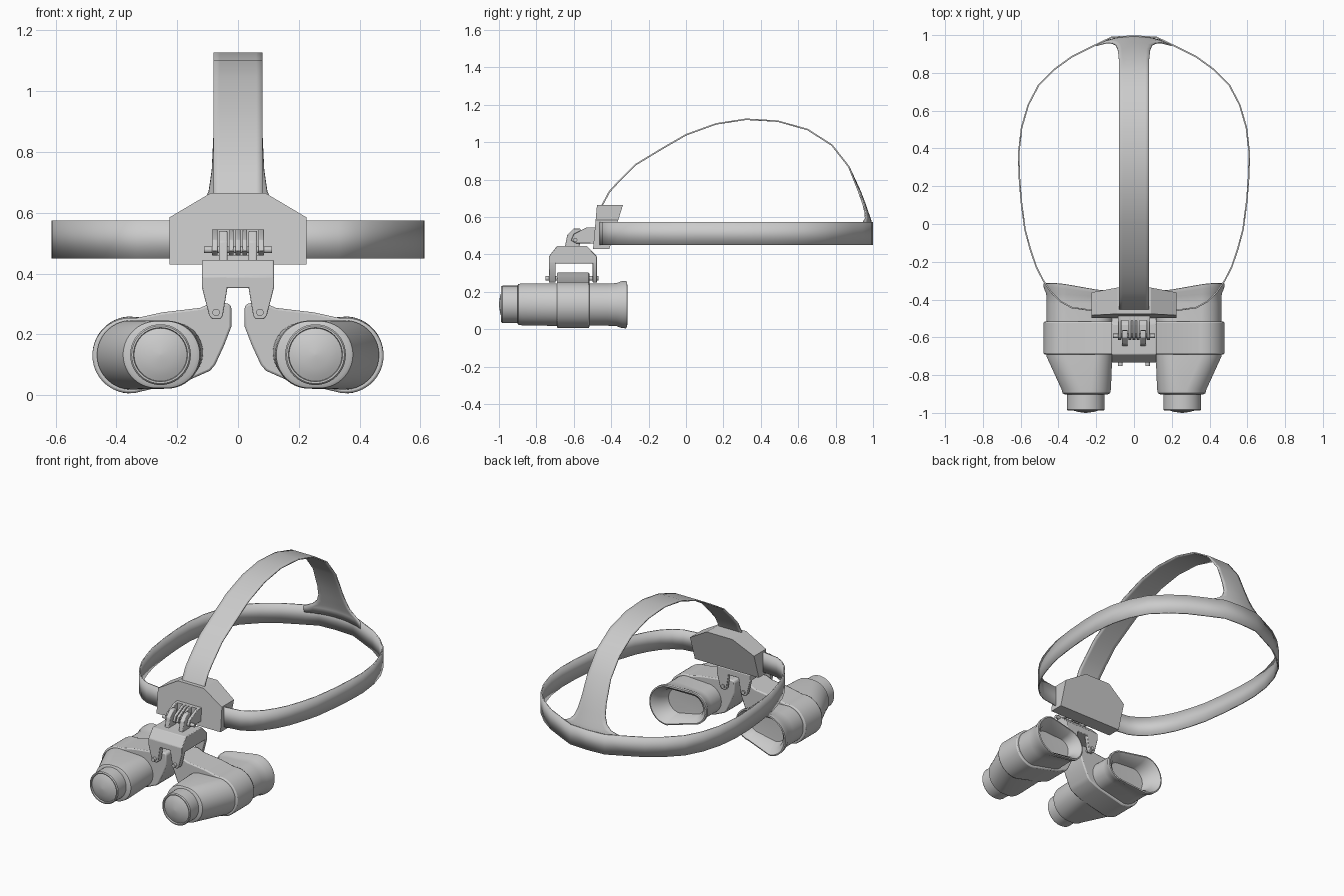
import bpy, bmesh
from math import sin, cos, pi, radians

if "Cube" in bpy.data.objects:
    bpy.data.objects.remove(bpy.data.objects["Cube"])


def build(name, verts, faces, mirror=False, bevel=0, thick=0, smooth=True):
    me = bpy.data.meshes.new(name)
    me.from_pydata(verts, [], faces)
    bm = bmesh.new()
    bm.from_mesh(me)
    bmesh.ops.recalc_face_normals(bm, faces=bm.faces)
    bm.to_mesh(me)
    bm.free()
    ob = bpy.data.objects.new(name, me)
    bpy.context.collection.objects.link(ob)
    if thick:
        m = ob.modifiers.new("thickness", 'SOLIDIFY')
        m.thickness, m.offset = thick, 0
    if bevel:
        m = ob.modifiers.new("bevel", 'BEVEL')
        m.width, m.segments, m.limit_method = bevel, 2, 'ANGLE'
    if mirror:
        ob.modifiers.new("mirror", 'MIRROR').use_mirror_merge = False
    if smooth:
        bpy.context.view_layer.objects.active = ob
        ob.select_set(True)
        bpy.ops.object.shade_smooth_by_angle(angle=radians(32))
        ob.select_set(False)
    return ob


def loft(name, rings, **kw):
    n = len(rings[0])
    verts = [v for r in rings for v in r]
    faces = [(i * n + j, i * n + (j + 1) % n, (i + 1) * n + (j + 1) % n, (i + 1) * n + j)
             for i in range(len(rings) - 1) for j in range(n)]
    faces += [tuple(range(n)), tuple(range(len(verts) - n, len(verts)))]
    return build(name, verts, faces, **kw)


def prism(name, pts, axis, a, b, **kw):
    # axis 'x': pts are (y, z); axis 'y': pts are (x, z)
    put = (lambda p, t: (t, p[0], p[1])) if axis == 'x' else (lambda p, t: (p[0], t, p[1]))
    return loft(name, [[put(p, t) for p in pts] for t in (a, b)], **kw)


def disc(u, v, r, n=16):
    return [(u + r * cos(2 * pi * i / n), v + r * sin(2 * pi * i / n)) for i in range(n)]


def stadium(y, inner, outer, wing=0, n=48):
    # hull of two circles (x, z, r) at depth y; wing pushes the outer side back
    ring = []
    for i in range(n):
        a = 2 * pi * (i + .5) / n
        cx, cz, r = outer if cos(a) > 0 else inner
        x = cx + r * cos(a)
        t = min(1, max(0, (x - .15) / .28))
        ring.append((x, y + wing * t * t * (3 - 2 * t), cz + r * sin(a)))
    return ring


# Head band
half = [(.12, .988), (.22, .94), (.33, .885), (.42, .82), (.505, .735), (.56, .63), (.595, .51),
        (.61, .38), (.608, .26), (.597, .12), (.577, -.03), (.55, -.13), (.518, -.225), (.48, -.3),
        (.435, -.365), (.385, -.412), (.33, -.442), (.22, -.458)]
loop = [(0, .995)] + half + [(0, -.46)] + [(-x, y) for x, y in reversed(half)]
n = len(loop)
build("head_band", [(x, y, z) for z in (.45, .575) for x, y in loop],
      [(i, (i + 1) % n, n + (i + 1) % n, n + i) for i in range(n)], thick=.008)

# Crown strap, flaring into the band at the back: (y, z, half width)
path = [(-.44, .60, .08), (-.45, .66, .08), (-.41, .735, .08), (-.36, .79, .08), (-.27, .88, .08),
        (-.13, .965, .08), (0, 1.04, .08), (.16, 1.098, .08), (.32, 1.123, .08), (.49, 1.113, .08),
        (.65, 1.068, .08), (.78, .985, .08), (.87, .87, .08), (.93, .74, .086), (.957, .67, .096),
        (.972, .625, .115), (.983, .595, .145), (.99, .57, .20), (.993, .53, .20)]
cols = 8
verts = []
for y, z, w in path:
    for j in range(cols + 1):
        x = w * (2 * j / cols - 1)
        verts.append((x, y - (1.1 * x * x if y > .9 else 0), z))
c = cols + 1
build("crown_strap", verts, [(i * c + j, i * c + j + 1, i * c + c + j + 1, i * c + c + j)
                             for i in range(len(path) - 1) for j in range(cols)], thick=.008)

# Forehead bracket with slanted back
hexa = [(-.225, .43), (.225, .43), (.225, .585), (.09, .665), (-.09, .665), (-.225, .585)]
loft("forehead_bracket", [[(x, -.497 + .09 * (z - .43), z) for x, z in hexa],
                          [(x, -.41 + .31 * (z - .43), z) for x, z in hexa]], smooth=False)

# Hinge between bracket and bridge
knuckle = [(-.48, .545), (-.53, .545), (-.60, .51), (-.615, .475), (-.59, .46), (-.48, .46)]
for x, w in ((0, .008), (.022, .008), (.076, .009)):
    prism("hinge_knuckle", knuckle, 'x', x - w, x + w, mirror=x > 0, bevel=.003)
prism("hinge_plate", [(-.48, .46), (-.51, .46), (-.51, .545), (-.48, .545)], 'x', -.085, .085)
prism("hinge_arm", [(-.565, .54), (-.60, .54), (-.635, .505), (-.65, .43), (-.575, .43), (-.56, .48)],
      'x', .034, .063, mirror=True, bevel=.005)
prism("hinge_pin", disc(-.592, .478, .011), 'x', -.112, .112)

# Bridge with four tapered legs
prism("bridge", [(-.733, .352), (-.733, .39), (-.69, .445), (-.53, .445), (-.476, .39), (-.476, .352)],
      'x', -.118, .118, bevel=.004)
leg = [(.035, .39), (.118, .39), (.118, .352), (.095, .262), (.085, .25), (.058, .25), (.05, .262), (.035, .352)]
for a, b in ((-.733, -.697), (-.499, -.476)):
    prism("bridge_leg", leg, 'y', a, b, mirror=True, bevel=.003)
prism("pivot_pin", disc(.072, .272, .012), 'y', -.752, -.468, mirror=True)

# Ocular housings with lug arm
arc = [(.355 + .124 * cos(radians(a)), .13 + .124 * sin(radians(a))) for a in range(-98, 99, 7)]
arm = [(.25, .272), (.125, .287), (.085, .304), (.032, .302), (.022, .292), (.022, .225),
       (.045, .165), (.075, .10), (.092, .08), (.16, .05)]
prism("ocular_housing", arc + arm, 'y', -.69, -.517, mirror=True, bevel=.01)

# Tapered front barrels
loft("front_barrel", [
    stadium(-.902, (.238, .133, .100), (.268, .133, .100)),
    stadium(-.896, (.236, .133, .110), (.268, .133, .110)),
    stadium(-.875, (.234, .133, .112), (.272, .133, .112)),
    stadium(-.70, (.215, .14, .100), (.350, .132, .114)),
    stadium(-.62, (.215, .14, .100), (.350, .132, .114))], mirror=True)

# Objective tubes with domed lenses
tube = [(-.87, .1), (-.915, .1), (-.982, .1), (-.988, .095), (-.988, .089), (-.978, .087),
        (-.986, .07), (-.994, .045), (-.998, .02), (-1.0, .004)]
loft("objective_tube", [[(x, y, z) for x, z in disc(.255, .133, r, 40)] for y, r in tube], mirror=True)

# Rear barrels flaring into winged eyecups with recessed lenses
loft("eyecup", [
    stadium(-.56, (.205, .145, .092), (.350, .132, .113)),
    stadium(-.42, (.205, .145, .090), (.350, .132, .113)),
    stadium(-.385, (.205, .145, .092), (.350, .132, .115), .015),
    stadium(-.368, (.205, .145, .102), (.352, .132, .126), .03),
    stadium(-.352, (.205, .145, .102), (.352, .132, .127), .037),
    stadium(-.350, (.205, .145, .094), (.352, .132, .119), .037),
    stadium(-.375, (.215, .143, .072), (.345, .132, .092), .025),
    stadium(-.415, (.225, .14, .062), (.335, .132, .078)),
    stadium(-.416, (.232, .14, .05), (.325, .132, .06))], mirror=True)
